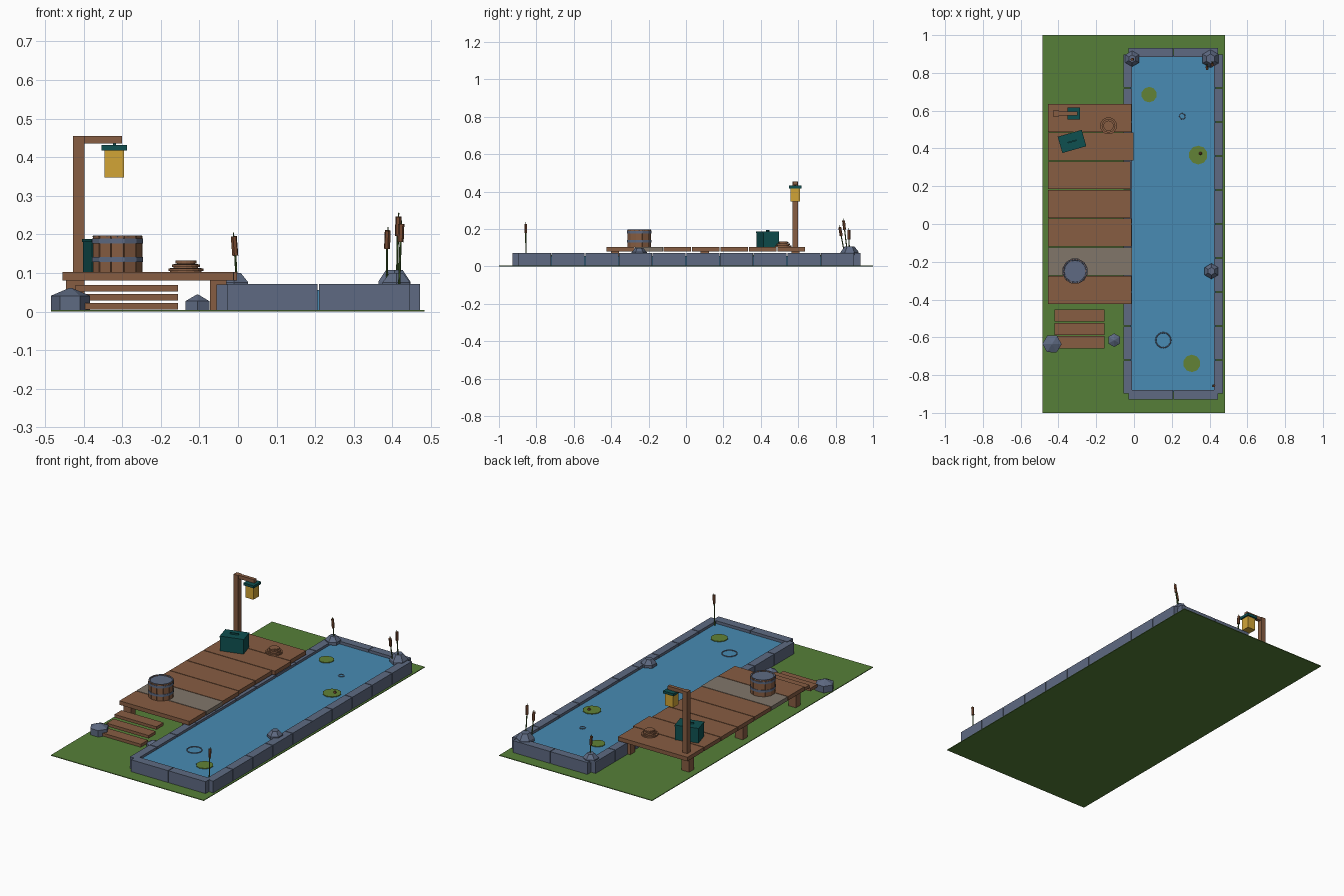
import bpy, math
from mathutils import Vector, Matrix


def srgb(h):
    out = []
    for i in (0, 2, 4):
        c = int(h[i:i + 2], 16) / 255
        out.append(c / 12.92 if c <= 0.04045 else ((c + 0.055) / 1.055) ** 2.4)
    return (*out, 1)


def mat(name, h):
    m = bpy.data.materials.new(name)
    m.diffuse_color = srgb(h)
    return m


WOOD = mat("wood", "875D42")
OLD = mat("weathered wood", "81766A")
STONE = mat("slate stone", "5E6A82")
GRASS = mat("grass", "567F38")
WATER = mat("water", "488BB3")
TEAL = mat("teal paint", "0F5050")
AMBER = mat("amber glass", "D2A536")
LILY = mat("lily green", "628236")
REED = mat("reed stem", "42632B")
HEAD = mat("reed head", "7A4C33")


def finish(name, m):
    o = bpy.context.object
    o.name = name
    o.data.materials.append(m)
    return o


def box(name, m, x0, x1, y0, y1, z0, z1, rot=0.0):
    bpy.ops.mesh.primitive_cube_add(size=1, location=((x0 + x1) / 2, (y0 + y1) / 2, (z0 + z1) / 2),
                                    rotation=(0, 0, rot))
    o = finish(name, m)
    o.scale = (x1 - x0, y1 - y0, z1 - z0)
    return o


def cyl(name, m, x, y, z0, z1, r, n=12, r2=None, rot=0.0):
    bpy.ops.mesh.primitive_cone_add(vertices=n, radius1=r, radius2=r if r2 is None else r2,
                                    depth=z1 - z0, location=(x, y, (z0 + z1) / 2), rotation=(0, 0, rot))
    return finish(name, m)


def rod(name, m, a, b, r, n=6):
    a, b = Vector(a), Vector(b)
    d = b - a
    bpy.ops.mesh.primitive_cylinder_add(vertices=n, radius=r, depth=d.length, location=(a + b) / 2)
    o = finish(name, m)
    o.rotation_euler = d.to_track_quat('Z', 'Y').to_euler()
    return o


def ring(name, m, x, y, z, r, t):
    bpy.ops.mesh.primitive_torus_add(major_radius=r, minor_radius=t, major_segments=16,
                                     minor_segments=6, location=(x, y, z))
    return finish(name, m)


# Ground and water
box("ground", GRASS, -0.485, 0.483, -1, 1, 0, 0.004)
box("water", WATER, -0.02, 0.435, -0.89, 0.895, 0.004, 0.056)

# Stone pond rim: ten blocks per long side, two per end
G = 0.002
for i in range(10):
    y0 = -0.9 + i * 0.18
    box("rim_left", STONE, -0.056, -0.01, y0 + G, y0 + 0.18 - G, 0.004, 0.070)
    box("rim_right", STONE, 0.424, 0.472, y0 + G, y0 + 0.18 - G, 0.004, 0.071)
for i in range(2):
    x0 = -0.03 + i * 0.238
    box("rim_front", STONE, x0 + G, x0 + 0.238 - G, -0.928, -0.878, 0.004, 0.072)
    box("rim_back", STONE, x0 + G, x0 + 0.238 - G, 0.885, 0.932, 0.004, 0.072)

# Deck planks and legs
ends = [-0.012, -0.010, -0.013, -0.018, -0.018, -0.002, -0.014, -0.022]
for i in range(7):
    y0 = -0.426 + i * 0.152
    box("deck_plank", OLD if i == 1 else WOOD, -0.454, ends[i], y0 + G, y0 + 0.152 - G, 0.08, 0.103)
for y in (-0.38, 0.1, 0.585):
    box("deck_leg", WOOD, -0.445, -0.397, y - 0.022, y + 0.022, 0.004, 0.08)
    box("deck_leg", WOOD, -0.072, -0.03, y - 0.022, y + 0.022, 0.004, 0.08)

# Steps
for i in range(3):
    y0, z0 = -0.658 + i * 0.071, 0.006 + i * 0.023
    box("step", WOOD, -0.421, -0.155, y0, y0 + 0.064, z0, z0 + 0.017)


# Faceted rocks: six-sided base with a sloped cap
def rock(x, y, z0, zm, z1, r, top, rot=0.0):
    cyl("rock_base", STONE, x, y, z0, zm, r, 6, r, rot)
    cyl("rock_cap", STONE, x, y, zm, z1, r, 6, top, rot)


rock(-0.434, -0.635, 0.004, 0.041, 0.061, 0.051, 0.004, 0.5)
rock(-0.105, -0.615, 0.004, 0.027, 0.044, 0.036, 0.003)
rock(-0.01, 0.875, 0.06, 0.076, 0.1, 0.042, 0.02)
rock(0.405, 0.875, 0.06, 0.078, 0.108, 0.048, 0.025)
rock(0.41, -0.25, 0.06, 0.076, 0.1, 0.041, 0.02)

# Barrel with staves, hoops and lid
bx, by = -0.312, -0.25
for i in range(12):
    a = i * math.tau / 12
    o = box("barrel_stave", WOOD, 0, 0.008, 0, 0.032, 0.103, 0.196, a)
    o.location.x, o.location.y = bx + 0.06 * math.cos(a), by + 0.06 * math.sin(a)
cyl("barrel_lid", STONE, bx, by, 0.104, 0.192, 0.059)
ring("barrel_rim", STONE, bx, by, 0.194, 0.061, 0.004)
for z in (0.128, 0.176):
    cyl("barrel_hoop", STONE, bx, by, z, z + 0.013, 0.0685, 12, None, math.pi / 12)

# Tackle crate with handle
ang = math.radians(16)
box("crate", TEAL, -0.392, -0.264, 0.394, 0.48, 0.103, 0.18, ang)
box("crate_lid", TEAL, -0.394, -0.262, 0.392, 0.482, 0.18, 0.188, ang)
box("crate_handle", TEAL, -0.352, -0.304, 0.433, 0.441, 0.188, 0.196, ang)

# Coiled rope
for z, r in ((0.103, 0.045), (0.113, 0.036), (0.123, 0.027)):
    cyl("rope_coil_core", WOOD, -0.135, 0.52, z, z + 0.010, r - 0.004)
    cyl("rope_coil", WOOD, -0.135, 0.52, z + 0.002, z + 0.009, r, 16)

# Lamp post with hanging lantern
box("lamp_post", WOOD, -0.428, -0.398, 0.57, 0.6, 0.103, 0.455)
box("lamp_arm", WOOD, -0.398, -0.3, 0.575, 0.595, 0.435, 0.455)
box("lantern_hook", TEAL, -0.324, -0.316, 0.581, 0.589, 0.43, 0.436)
box("lantern_cap", TEAL, -0.353, -0.287, 0.552, 0.618, 0.418, 0.432)
box("lantern_glass", AMBER, -0.346, -0.295, 0.56, 0.61, 0.348, 0.418)


# Reeds: thin stem with a thick brown head
def reed(base, h0, h1):
    rod("reed_stem", REED, base, h0, 0.003)
    rod("reed_head", HEAD, h0, h1, 0.008)
    tip = Vector(h1) + (Vector(h1) - Vector(h0)) * 0.2
    rod("reed_tip", REED, h1, tip, 0.0015)


reed((-0.004, 0.873, 0.09), (-0.007, 0.872, 0.145), (-0.011, 0.871, 0.195))
reed((0.386, 0.85, 0.056), (0.386, 0.83, 0.163), (0.388, 0.822, 0.21))
reed((0.412, 0.862, 0.08), (0.414, 0.848, 0.196), (0.416, 0.842, 0.246))
reed((0.417, -0.856, 0.05), (0.421, -0.857, 0.18), (0.423, -0.857, 0.227))

# Lily pads, bud and ripples
for x, y, r in ((0.08, 0.685, 0.041), (0.34, 0.365, 0.05), (0.306, -0.738, 0.046)):
    cyl("lily_pad", LILY, x, y, 0.056, 0.060, r, 10)
cyl("lily_bud", HEAD, 0.352, 0.374, 0.060, 0.07, 0.009, 6, 0.004)
ring("ripple_large", STONE, 0.155, -0.615, 0.057, 0.04, 0.003)
ring("ripple_small", STONE, 0.256, 0.57, 0.057, 0.015, 0.002)
